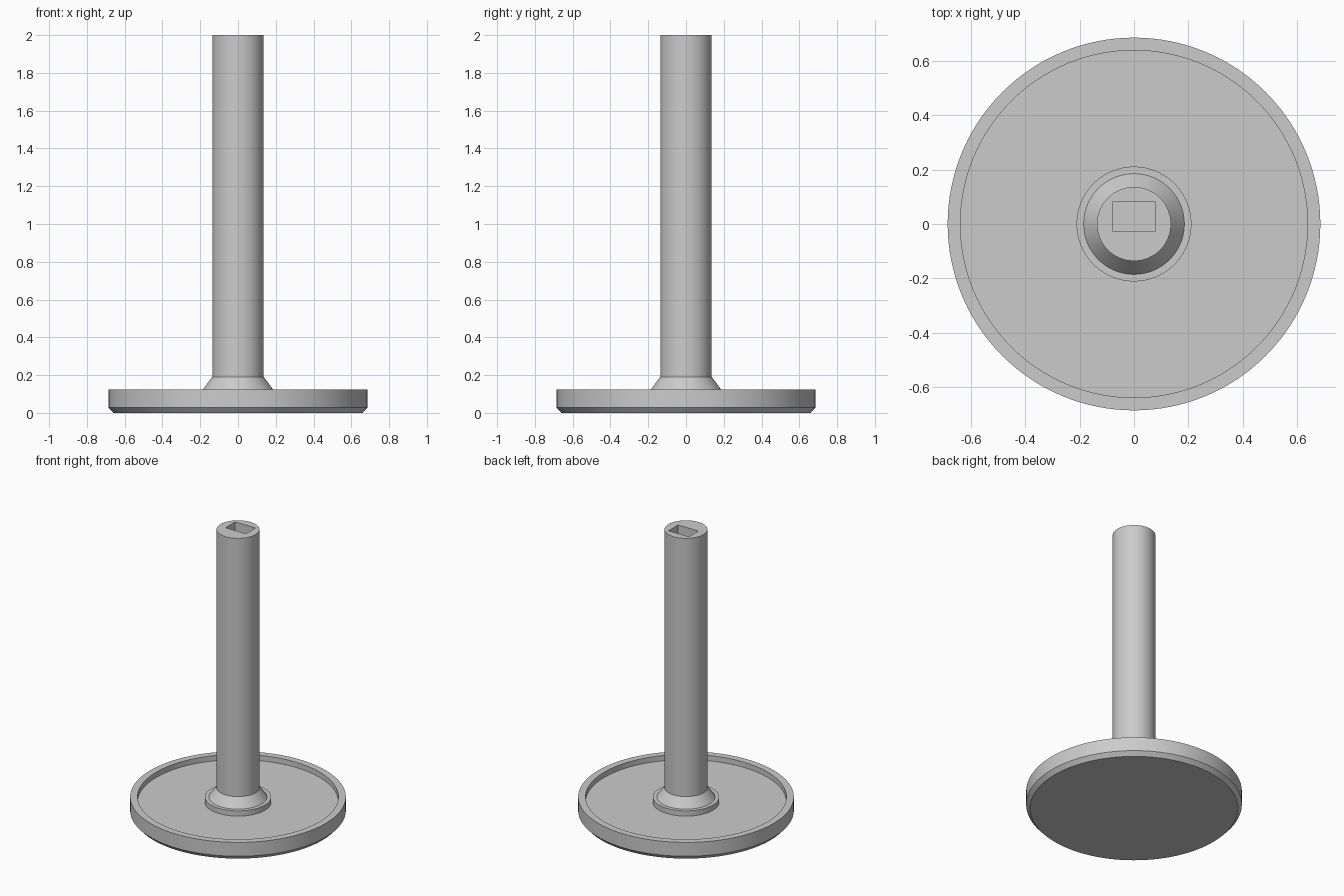
import bpy
import bmesh
import math
from mathutils import Matrix, Vector

cube = bpy.data.objects.get("Cube")
if cube:
    bpy.data.objects.remove(cube, do_unlink=True)

SEGMENTS = 128

grey = bpy.data.materials.new("plain_grey")
colour = (0.6, 0.6, 0.6, 1.0)
grey.use_nodes = True
grey.diffuse_color = colour
grey.node_tree.nodes["Principled BSDF"].inputs["Base Color"].default_value = colour


def make_object(name, bm):
    bmesh.ops.recalc_face_normals(bm, faces=bm.faces)
    mesh = bpy.data.meshes.new(name)
    bm.to_mesh(mesh)
    bm.free()
    mesh.materials.append(grey)
    obj = bpy.data.objects.new(name, mesh)
    bpy.context.collection.objects.link(obj)
    return obj


def lathe(name, profile):
    """Closed solid turned about z from (radius, height) points, capped at both ends."""
    bm = bmesh.new()
    rings = []
    for r, z in profile:
        ring = []
        for i in range(SEGMENTS):
            a = math.tau * i / SEGMENTS
            ring.append(bm.verts.new((r * math.cos(a), r * math.sin(a), z)))
        rings.append(ring)
    for low, high in zip(rings, rings[1:]):
        for i in range(SEGMENTS):
            j = (i + 1) % SEGMENTS
            bm.faces.new((low[i], low[j], high[j], high[i]))
    bm.faces.new(rings[0])
    bm.faces.new(rings[-1])
    return make_object(name, bm)


def select_only(obj):
    bpy.ops.object.select_all(action="DESELECT")
    obj.select_set(True)
    bpy.context.view_layer.objects.active = obj


# Round tray: chamfered foot, low rim, recessed floor
FLOOR, RIM, SHOULDER, TOP = 0.088, 0.125, 0.19, 2.0
tray = lathe("base_tray", [(0.66, 0), (0.685, 0.028), (0.685, RIM),
                           (0.638, RIM), (0.638, FLOOR)])

# Collar with a narrow ledge and a cone up to the post
collar = lathe("post_collar", [(0.211, FLOOR), (0.211, RIM),
                               (0.185, RIM), (0.136, SHOULDER)])

# Post
post = lathe("post", [(0.136, SHOULDER), (0.136, TOP)])

# Off-centre rectangular socket cut into the top of the post
bm = bmesh.new()
bmesh.ops.create_cube(bm, size=1, matrix=Matrix.LocRotScale(
    Vector((0, 0.028, TOP)), None, Vector((0.158, 0.106, 0.6))))
cutter = make_object("socket_cutter", bm)
cutter.hide_render = True
cut = post.modifiers.new("socket", "BOOLEAN")
cut.operation = "DIFFERENCE"
cut.solver = "EXACT"
cut.object = cutter
select_only(post)
bpy.ops.object.modifier_apply(modifier=cut.name)
bpy.data.objects.remove(cutter, do_unlink=True)

for part in (tray, collar, post):
    select_only(part)
    bpy.ops.object.shade_smooth_by_angle(angle=math.radians(25))
